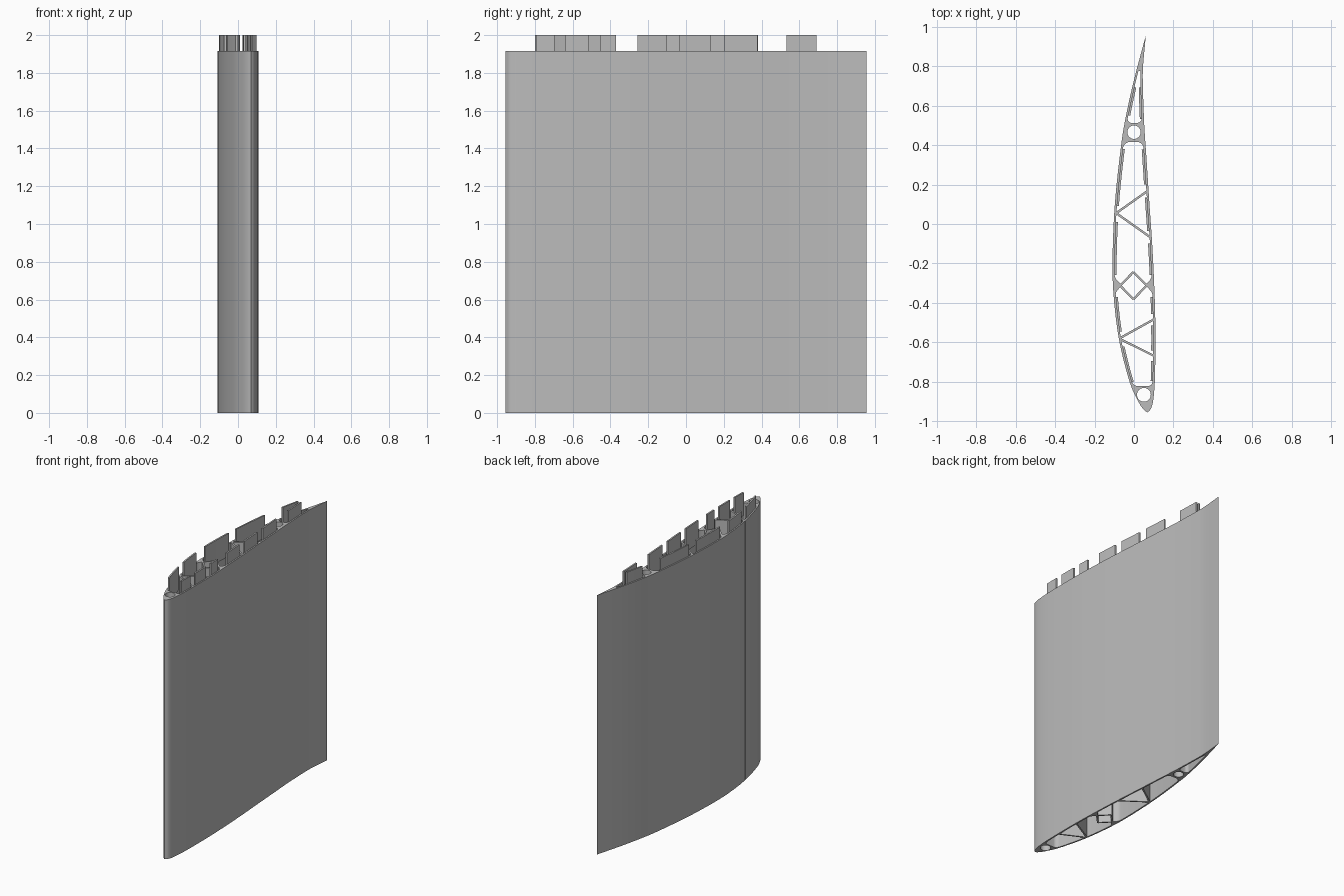
import bpy, bmesh, math
from mathutils import Vector

if "Cube" in bpy.data.objects:
    bpy.data.objects.remove(bpy.data.objects["Cube"])

HEIGHT, TOP, WALL = 1.915, 2.0, 0.011

grey = bpy.data.materials.new("light_grey")
grey.use_nodes = True
grey.diffuse_color = (0.5, 0.5, 0.5, 1)
grey.node_tree.nodes["Principled BSDF"].inputs["Base Color"].default_value = (0.5, 0.5, 0.5, 1)

# Wing profile, nose to tail along each skin
LEFT = [(.068, -.955), (.045, -.935), (.02, -.895), (-.022, -.8), (-.073, -.6), (-.1, -.4),
        (-.109, -.2), (-.097, .1), (-.065, .4), (-.04, .55), (0, .73), (.06, .955)]
RIGHT = [(.068, -.955), (.088, -.93), (.1, -.87), (.107, -.75), (.108, -.5), (.102, -.3),
         (.092, -.1), (.077, .12), (.062, .35), (.052, .5), (.045, .7), (.046, .8), (.06, .955)]


def smooth_path(points, steps=6):
    """Catmull-Rom path through the points."""
    p = [Vector(q) for q in points]
    p = [2 * p[0] - p[1]] + p + [2 * p[-1] - p[-2]]
    path = []
    for a, b, c, d in zip(p, p[1:], p[2:], p[3:]):
        for i in range(steps):
            t = i / steps
            path.append(0.5 * (2 * b + (c - a) * t + (2 * a - 5 * b + 4 * c - d) * t * t
                               + (3 * b - a - 3 * c + d) * t ** 3))
    return path + [p[-2]]


SKIN = {-1: smooth_path(LEFT), 1: smooth_path(RIGHT)}


def skin_x(side, y):
    for a, b in zip(SKIN[side], SKIN[side][1:]):
        if a.y <= y <= b.y:
            return a.x + (b.x - a.x) * (y - a.y) / (b.y - a.y)
    return SKIN[side][-1].x


def extrude_loops(name, loops, z0, z1):
    """Extrude a filled outline with holes into a clean mesh."""
    curve = bpy.data.curves.new(name, "CURVE")
    curve.dimensions, curve.fill_mode = "2D", "BOTH"
    curve.extrude = (z1 - z0) / 2
    for loop in loops:
        spline = curve.splines.new("POLY")
        spline.points.add(len(loop) - 1)
        for point, co in zip(spline.points, loop):
            point.co = (co[0], co[1], 0, 1)
        spline.use_cyclic_u = True
    temp = bpy.data.objects.new(name, curve)
    bpy.context.collection.objects.link(temp)
    mesh = bpy.data.meshes.new_from_object(temp.evaluated_get(bpy.context.evaluated_depsgraph_get()))
    bpy.data.objects.remove(temp)
    bm = bmesh.new()
    bm.from_mesh(mesh)
    bmesh.ops.remove_doubles(bm, verts=bm.verts, dist=1e-5)
    bmesh.ops.translate(bm, verts=bm.verts, vec=(0, 0, (z0 + z1) / 2))
    bmesh.ops.recalc_face_normals(bm, faces=bm.faces)
    bm.to_mesh(mesh)
    bm.free()
    mesh.materials.clear()
    mesh.materials.append(grey)
    obj = bpy.data.objects.new(name, mesh)
    bpy.context.collection.objects.link(obj)
    bpy.ops.object.select_all(action="DESELECT")
    obj.select_set(True)
    bpy.context.view_layer.objects.active = obj
    bpy.ops.object.shade_smooth_by_angle(angle=math.radians(30))
    return obj


def circle(x, y, r, n=32):
    return [(x + r * math.cos(math.tau * i / n), y + r * math.sin(math.tau * i / n)) for i in range(n)]


def cavity(y0, y1, r0, r1, pad_y=None):
    """Hollow between the skins with rounded ends and an optional thickened pad."""
    def inset(y):
        extra = WALL
        for d, r in ((y - y0, r0), (y1 - y, r1)):
            if d < r:
                extra += r - math.sqrt(max(0, r * r - (r - d) ** 2))
        if pad_y is not None:
            extra += 0.036 * max(0, 1 - abs(y - pad_y) / 0.045) ** 1.5
        return extra
    n = 120
    ys = [y0 + (y1 - y0) * i / n for i in range(n + 1)]
    for r, base, sign in ((r0, y0, 1), (r1, y1, -1)):
        ys += [base + sign * r * k for k in (.03, .1, .25, .5) if r]
    ys.sort()
    left = [(skin_x(-1, y) + inset(y), y) for y in ys]
    right = [(skin_x(1, y) - inset(y), y) for y in ys]
    return left + right[::-1]


# Hollow wing body with spar holes
outline = [tuple(p) for p in SKIN[-1]] + [tuple(p) for p in SKIN[1][-2:0:-1]]
extrude_loops("wing_shell", [
    outline,
    cavity(-.82, .415, .02, .03, pad_y=-.31),
    cavity(.512, .775, .025, 0),
    circle(.05, -.865, .035),
    circle(0, .465, .034),
], 0, HEIGHT)


def bar(name, start, end, width=.011):
    a, b = Vector(start), Vector(end)
    d = (b - a).normalized()
    side = Vector((-d.y, d.x)) * width / 2
    extrude_loops(name, [[a + side, b + side, b - side, a - side]], 0, HEIGHT)


# Zigzag ribs and the diamond brace
chains = {
    "rear_rib": [(.068, .167), (-.09, .055), (.084, -.068)],
    "front_rib": [(.102, -.482), (-.075, -.58), (.102, -.668)],
    "diamond_brace": [(-.07, -.312), (-.003, -.243), (.064, -.312), (-.003, -.381), (-.07, -.312)],
}
for name, pts in chains.items():
    for i, (a, b) in enumerate(zip(pts, pts[1:])):
        bar(f"{name}_{i + 1}", a, b)

# Joining tabs following the inside of each skin
tabs = {
    -1: [(-.8, -.62), (-.545, -.37), (-.258, .01), (.09, .38), (.55, .69)],
    1: [(-.795, -.695), (-.64, -.515), (-.455, -.37), (-.258, -.1), (-.035, .133), (.2, .378), (.532, .69)],
}
for side, spans in tabs.items():
    for i, (y0, y1) in enumerate(spans):
        ys = [y0 + (y1 - y0) * k / 6 for k in range(7)]
        outer = [(skin_x(side, y) - side * .0095, y) for y in ys]
        inner = [(skin_x(side, y) - side * .021, y) for y in ys]
        label = "left" if side > 0 else "right"
        extrude_loops(f"{label}_tab_{i + 1}", [outer + inner[::-1]], TOP - .17, TOP)
